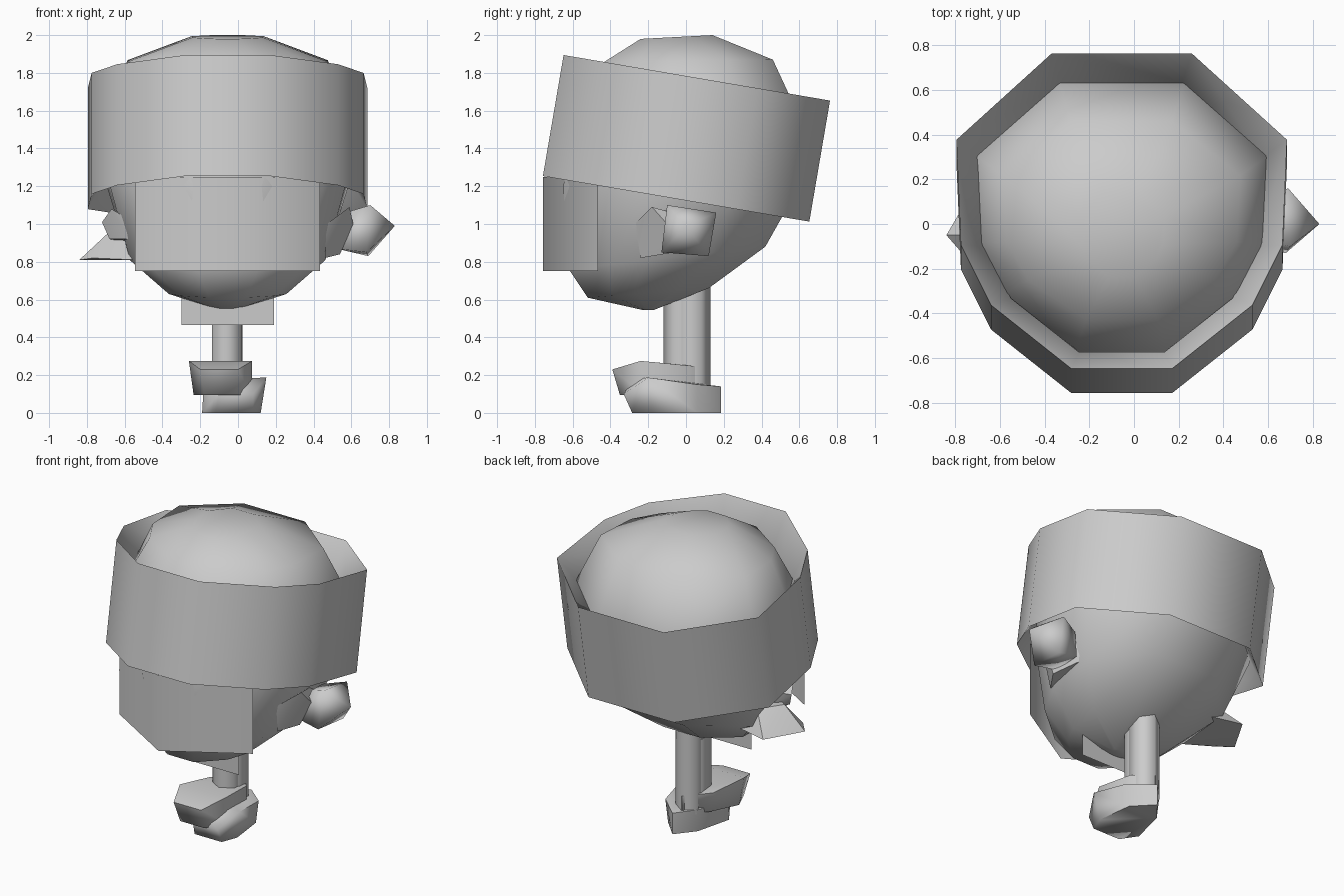
import bpy, bmesh
from math import sin, cos, pi, radians
from mathutils import Matrix, Vector

CX = -0.055  # the body's centre line


def finish(name, bm, angle=50):
    bmesh.ops.recalc_face_normals(bm, faces=bm.faces)
    me = bpy.data.meshes.new(name)
    bm.to_mesh(me)
    bm.free()
    ob = bpy.data.objects.new(name, me)
    bpy.context.collection.objects.link(ob)
    bpy.ops.object.select_all(action='DESELECT')
    ob.select_set(True)
    bpy.context.view_layer.objects.active = ob
    bpy.ops.object.shade_smooth_by_angle(angle=radians(angle))
    return ob


def loft(name, rings, caps=True, closed=False, angle=50):
    bm = bmesh.new()
    loops = [[bm.verts.new(p) for p in r] for r in rings]
    pairs = list(zip(loops, loops[1:]))
    if closed:
        pairs.append((loops[-1], loops[0]))
    for a, b in pairs:
        n = len(a)
        for i in range(n):
            bm.faces.new((a[i], a[(i + 1) % n], b[(i + 1) % n], b[i]))
    if caps:
        bm.faces.new(loops[0])
        bm.faces.new(loops[-1])
    return finish(name, bm, angle)


def hull(name, pts, angle=50):
    bm = bmesh.new()
    for p in pts:
        bm.verts.new(p)
    bmesh.ops.convex_hull(bm, input=bm.verts)
    return finish(name, bm, angle)


def sheet(name, edge, z0, z1):
    bm = bmesh.new()
    cols = [(bm.verts.new((x, y, z0)), bm.verts.new((x, y, z1))) for x, y in edge]
    for a, b in zip(cols, cols[1:]):
        bm.faces.new((a[0], b[0], b[1], a[1]))
    return finish(name, bm, 80)


# Ten-sided outline shared by the head and the headband
half = [(0.315, 0.718), (0.74, 0.327), (0.72, -0.15), (0.585, -0.424), (0.225, -0.713)]
outline = half + [(-x, y) for x, y in reversed(half)]


# Head: tilted rings given as front y, front z, back y, back z, half width
def ring(yf, zf, yb, zb, hx):
    out = []
    for x, y in outline:
        t = (y + 0.713) / 1.431
        out.append((CX + hx * x / 0.74, yf + (yb - yf) * t, zf + (zb - zf) * t))
    return out


loft("head", [ring(*r) for r in (
    (-0.24, 1.98, 0.14, 2.00, 0.19),
    (-0.43, 1.86, 0.46, 1.87, 0.53),
    (-0.56, 1.66, 0.645, 1.47, 0.67),
    (-0.65, 1.20, 0.60, 1.20, 0.64),
    (-0.62, 0.76, 0.42, 0.88, 0.53),
    (-0.52, 0.61, 0.12, 0.66, 0.32),
    (-0.23, 0.545, -0.17, 0.545, 0.05))], angle=80)

# Headband: tilted ten-sided ring whose inner walls slope in to the head
tilt = Matrix.Translation((CX, 0, 1.454)) @ Matrix.Rotation(radians(-9.7), 4, 'X')
loft("headband", [[tilt @ Vector((x * s, y * s, z)) for x, y in outline]
                  for s, z in ((1, -0.325), (1, 0.325), (0.85, 0.14), (0.85, -0.14))],
     caps=False, closed=True, angle=60)

# Folded face mask and flat chin cloth
sheet("face_mask", [(-0.545, -0.465), (CX, -0.757), (0.435, -0.465)], 0.75, 1.25)
sheet("chin_cloth", [(-0.30, -0.26), (0.19, -0.26)], 0.465, 0.64)

# Hands and cuffs
hull("right_hand", [(0.83, 0, 0.99), (0.70, -0.10, 1.10), (0.69, 0.16, 1.06),
                    (0.69, 0.12, 0.83), (0.68, -0.13, 0.85), (0.60, -0.08, 1.07),
                    (0.55, 0.10, 1.03), (0.52, 0.08, 0.88), (0.52, -0.11, 0.87)], 85)
hull("right_cuff", [(0.59, -0.18, 1.09), (0.61, -0.10, 1.00), (0.54, -0.12, 0.84),
                    (0.46, -0.24, 0.82), (0.47, -0.27, 1.00), (0.48, 0.14, 1.00),
                    (0.46, 0.12, 0.88)], 40)
hull("left_hand", [(-0.84, -0.05, 0.81), (-0.70, 0.19, 0.81), (-0.77, -0.13, 0.82),
                   (-0.69, -0.05, 0.95), (-0.54, -0.25, 0.81), (-0.50, 0.14, 0.81),
                   (-0.54, -0.15, 0.94), (-0.58, 0.08, 0.94)], 40)
hull("left_cuff", [(-0.72, -0.08, 1.01), (-0.67, -0.18, 1.08), (-0.57, -0.25, 1.02),
                   (-0.57, -0.25, 0.92), (-0.68, -0.12, 0.92), (-0.56, -0.03, 1.02),
                   (-0.56, -0.03, 0.90)], 40)

# Legs: two overlapping hexagonal columns
for name, cx, cy, top in (("left_leg", -0.06, -0.02, 0.60), ("right_leg", -0.055, 0.03, 0.68)):
    loft(name, [[(cx + 0.09 * sin(i * pi / 3), cy + 0.1 * cos(i * pi / 3), z)
                 for i in range(6)] for z in (0.12, top)], angle=75)

# Feet: chunky wedges with tapered toes and heels, one resting on the other
hull("left_foot", [(-0.20, -0.39, 0.23), (0.00, -0.39, 0.23), (-0.26, -0.24, 0.275),
                   (0.075, -0.24, 0.275), (-0.18, -0.35, 0.095), (0.00, -0.35, 0.095),
                   (-0.235, -0.22, 0.095), (0.075, -0.22, 0.095),
                   (-0.20, 0.00, 0.25), (-0.06, 0.13, 0.24), (0.05, 0.02, 0.25),
                   (-0.18, 0.00, 0.12), (-0.06, 0.13, 0.12), (0.05, 0.02, 0.12)], 80)
hull("right_foot", [(-0.10, -0.33, 0.10), (0.08, -0.33, 0.10), (-0.10, -0.28, 0.18),
                    (0.15, -0.20, 0.187), (-0.12, -0.285, 0), (0.08, -0.285, 0),
                    (-0.19, -0.18, 0), (0.12, -0.18, 0), (-0.18, -0.18, 0.17),
                    (-0.15, 0.06, 0.15), (-0.03, 0.185, 0.14), (0.11, 0.06, 0.15),
                    (-0.13, 0.06, 0), (-0.03, 0.185, 0), (0.09, 0.06, 0)], 80)
